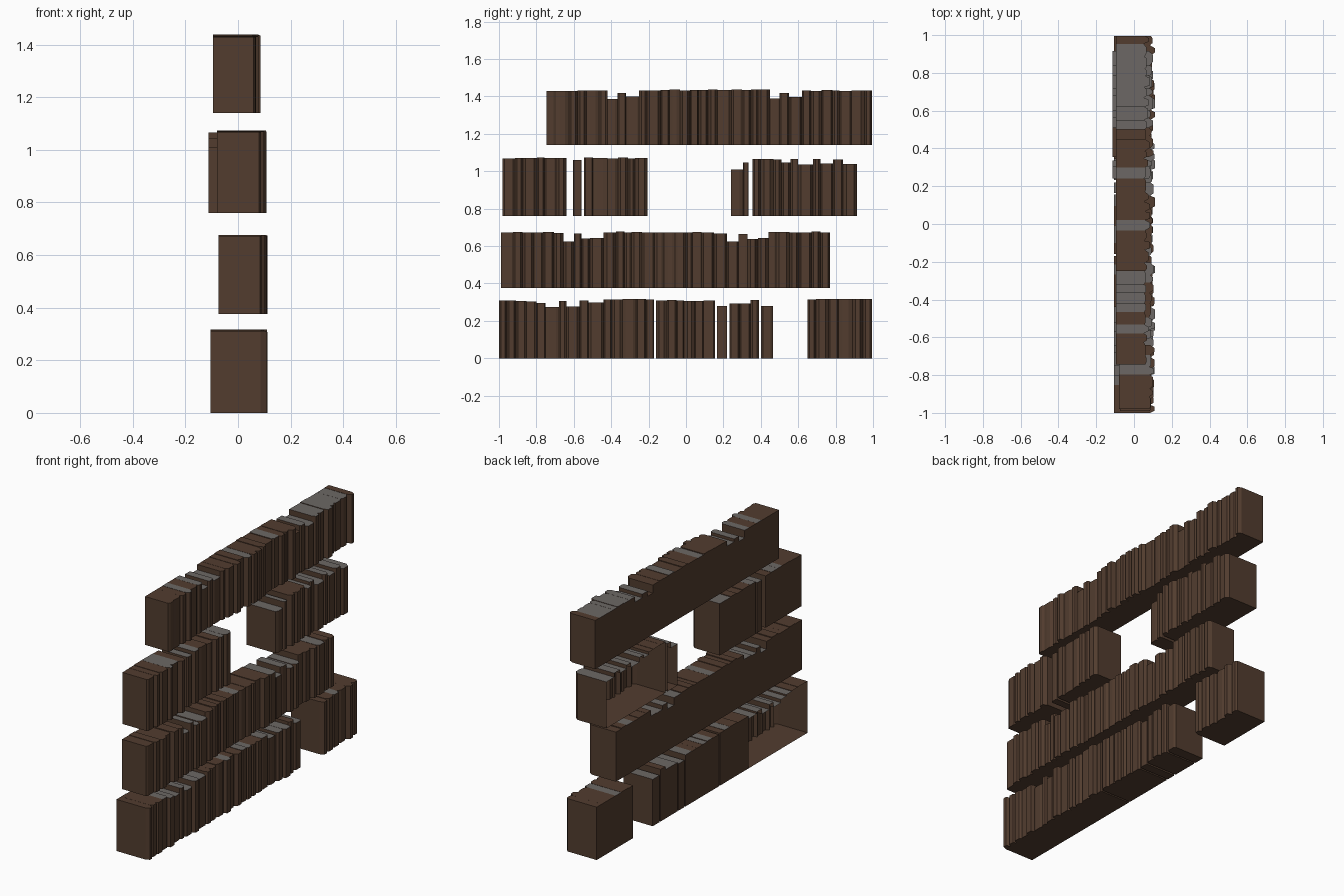
import bpy, bmesh, random

if "Cube" in bpy.data.objects:
    bpy.data.objects.remove(bpy.data.objects["Cube"])

random.seed(4)


def material(name, color):
    m = bpy.data.materials.new(name)
    m.diffuse_color = (*color, 1)
    m.use_nodes = True
    m.node_tree.nodes["Principled BSDF"].inputs["Base Color"].default_value = m.diffuse_color
    return m


brown = material("brown leather", (0.085, 0.046, 0.028))
grey = material("grey paper", (0.15, 0.137, 0.128))


def inside(y, ranges):
    return any(a <= y <= b for a, b in ranges)


def book_run(bm, z0, back, front, amp, start, steps, greys, opens):
    """One unbroken run of books: a shell with bowed spines and stepped tops."""
    def face(pts, mat=0):
        f = bm.faces.new([bm.verts.new(p) for p in pts])
        f.material_index = mat

    # split every height step into single book slices: (y0, y1, top)
    slices, y = [], start
    for end, top in steps:
        n = max(1, round((end - y) / 0.055))
        cuts = [y + (end - y) * (i + (random.uniform(-.25, .25) if 0 < i < n else 0)) / n
                for i in range(n + 1)]
        for a, b in zip(cuts, cuts[1:]):
            slices.append((a, b, top - random.uniform(0, .006)))
        y = end

    edge = [front - random.uniform(0, .008) for _ in range(len(slices) + 1)]
    previous_top = z0
    for i, (a, b, top) in enumerate(slices):
        spine = front + random.uniform(0, amp)
        d = (b - a) * random.uniform(.12, .3)
        outline = [(edge[i], a), (spine, a + d), (spine, b - d), (edge[i + 1], b)]
        # spine faces
        for (x1, y1), (x2, y2) in zip(outline, outline[1:]):
            face([(x1, y1, z0), (x2, y2, z0), (x2, y2, top), (x1, y1, top)])
        # top and bottom
        loop = outline + [(back, b), (back, a)]
        mid = (a + b) / 2
        face([(px, py, top) for px, py in loop], int(inside(mid, greys)))
        face([(px, py, z0) for px, py in reversed(loop)])
        # back, left off where the row is hollow
        if not inside(mid, opens):
            face([(back, b, z0), (back, a, z0), (back, a, top), (back, b, top)])
        # step to the neighbouring book
        low, high = sorted((previous_top, top))
        q = [(back, a, low), (edge[i], a, low), (edge[i], a, high), (back, a, high)]
        face(q if top > previous_top else q[::-1])
        previous_top = top
    # far end
    b, x = slices[-1][1], edge[-1]
    face([(x, b, z0), (back, b, z0), (back, b, previous_top), (x, b, previous_top)])


def book_row(name, z0, back, front, amp, runs, greys, opens=()):
    bm = bmesh.new()
    for start, steps in runs:
        book_run(bm, z0, back, front, amp, start, steps, greys, opens)
    bmesh.ops.remove_doubles(bm, verts=bm.verts, dist=1e-5)
    mesh = bpy.data.meshes.new(name)
    bm.to_mesh(mesh)
    bm.free()
    mesh.materials.append(brown)
    mesh.materials.append(grey)
    bpy.context.collection.objects.link(bpy.data.objects.new(name, mesh))


book_row("bottom_book_row", 0, -.105, .092, .02, [
    (-1, [(-.8, .31), (-.75, .3), (-.68, .28), (-.64, .308), (-.57, .28),
          (-.52, .31), (-.44, .298), (-.17, .318)]),
    (-.16, [(.155, .313)]),
    (.165, [(.22, .285)]),
    (.232, [(.345, .293), (.39, .312)]),
    (.4, [(.465, .283)]),
    (.65, [(.995, .318)])],
    greys=[(-.85, -.44), (-.3, -.22), (-.1, 0), (.1, .34), (.39, .47), (.75, .85)],
    opens=[(-1, -.44)])

book_row("lower_middle_book_row", .375, -.075, .09, .022, [
    (-.99, [(-.655, .677), (-.6, .63), (-.56, .67), (-.44, .645), (.15, .677),
            (.22, .67), (.28, .63), (.33, .668), (.44, .642), (.77, .677)])],
    greys=[(-.66, -.44), (-.2, -.1), (.15, .44), (.6, .66)])

book_row("upper_middle_books_left", .76, -.08, .088, .02, [
    (-.98, [(-.64, 1.074)]),
    (-.605, [(-.56, 1.066)]),
    (-.545, [(-.205, 1.074)])],
    greys=[(-.78, -.7), (-.6, -.5), (-.32, -.2)])

book_row("upper_middle_books_right", .76, -.113, .085, .018, [
    (.24, [(.305, 1.012), (.335, 1.05)]),
    (.355, [(.51, 1.067), (.56, 1.052), (.6, 1.067), (.68, 1.038), (.72, 1.067),
            (.785, 1.042), (.84, 1.067), (.915, 1.038)])],
    greys=[(.24, .34), (.51, .92)], opens=[(.2, .95)])

book_row("top_book_row", 1.14, -.095, .06, .026, [
    (-.745, [(-.42, 1.435), (-.365, 1.39), (-.32, 1.424), (-.25, 1.403), (.45, 1.438),
             (.5, 1.393), (.55, 1.424), (.62, 1.403), (.995, 1.435)])],
    greys=[(-.6, -.54), (-.49, -.24), (-.17, -.12), (-.05, .01), (.26, .32), (.5, .93)])
